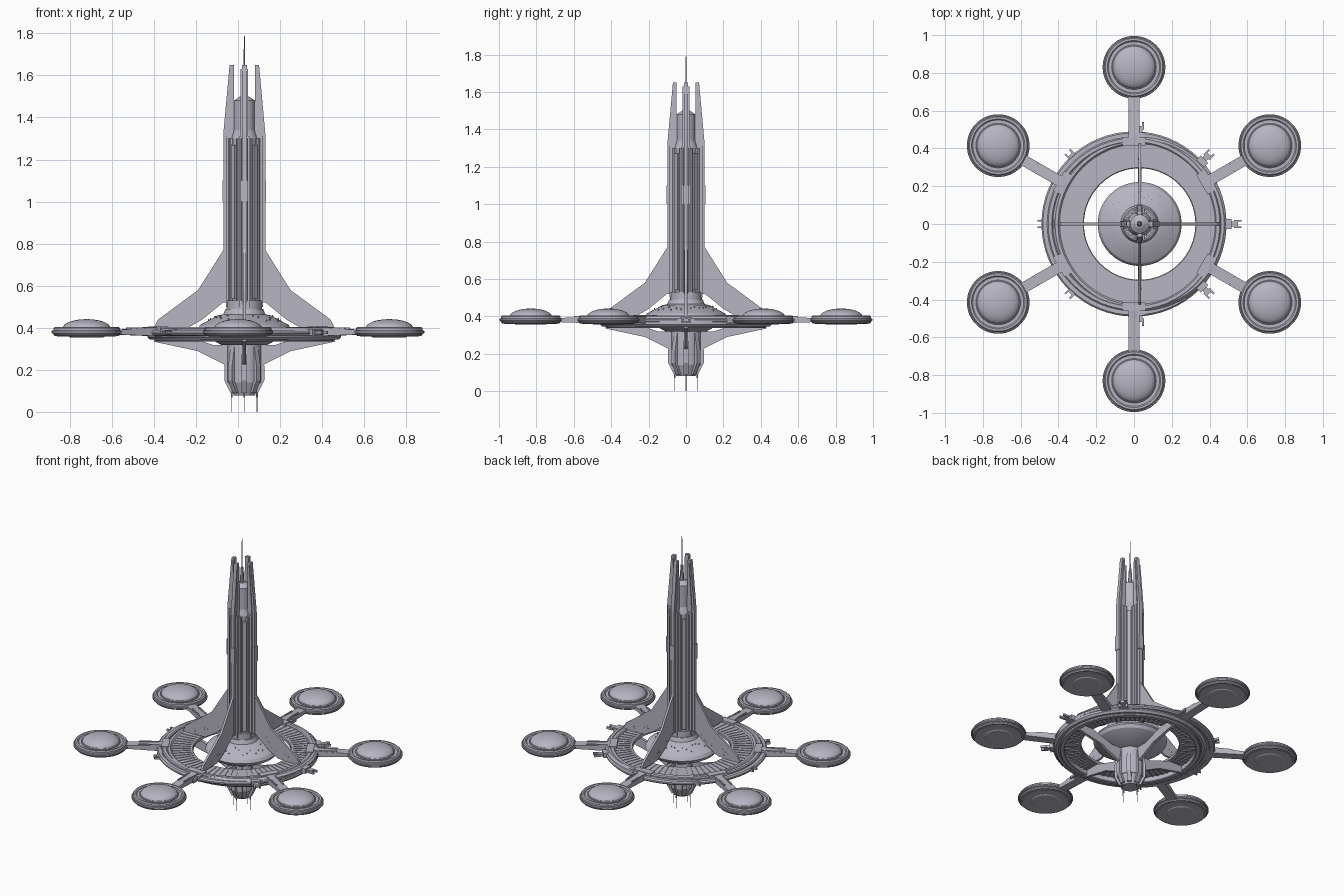
import bpy, bmesh, math, random
from mathutils import Matrix

random.seed(4)
if "Cube" in bpy.data.objects:
    bpy.data.objects.remove(bpy.data.objects["Cube"])

hull = bpy.data.materials.new("pale lavender grey")
hull.use_nodes = True
hull_colour = (0.47, 0.46, 0.54, 1)
hull.diffuse_color = hull_colour
hull.node_tree.nodes["Principled BSDF"].inputs["Base Color"].default_value = hull_colour


def spokes(count, start=0):
    """Evenly spaced angles around a full turn."""
    return [start + math.tau * i / count for i in range(count)]


TOWER_X = 0.03                    # the tower stands slightly off centre
POD_REACH = 0.83
QUARTERS = spokes(4)
EIGHTHS = spokes(8)
SIXTHS = spokes(6, math.pi / 6)


def finish(name, bm, smooth=False):
    bmesh.ops.remove_doubles(bm, verts=bm.verts, dist=0.00001)
    bmesh.ops.recalc_face_normals(bm, faces=bm.faces)
    mesh = bpy.data.meshes.new(name)
    bm.to_mesh(mesh)
    bm.free()
    mesh.materials.append(hull)
    ob = bpy.data.objects.new(name, mesh)
    bpy.context.collection.objects.link(ob)
    if smooth:
        bpy.ops.object.select_all(action='DESELECT')
        ob.select_set(True)
        bpy.context.view_layer.objects.active = ob
        bpy.ops.object.shade_smooth_by_angle(angle=math.radians(30))


def lathe(name, profile, centre=(TOWER_X, 0), segments=64, closed=False):
    """Turn an (r, z) profile about a vertical axis."""
    bm = bmesh.new()
    verts = [bm.verts.new((r, 0, z)) for r, z in profile]
    edges = [bm.edges.new(pair) for pair in zip(verts, verts[1:])]
    if closed:
        edges.append(bm.edges.new((verts[-1], verts[0])))
    bmesh.ops.spin(bm, geom=verts + edges, cent=(0, 0, 0), axis=(0, 0, 1),
                   angle=math.tau, steps=segments)
    bmesh.ops.translate(bm, verts=bm.verts, vec=(*centre, 0))
    finish(name, bm, True)


def drum(name, bottom, top, low, high, centre=(TOWER_X, 0), segments=32):
    """Capped cylinder or cone between two heights."""
    lathe(name, [(0, low), (bottom, low), (top, high), (0, high)], centre, segments)


def hoop(name, inner, outer, low, high, bevel, centre=(TOWER_X, 0)):
    """Ring of rectangular section with chamfered edges."""
    profile = [(inner, low + bevel), (inner, high - bevel),
               (inner + bevel, high), (outer - bevel, high),
               (outer, high - bevel), (outer, low + bevel),
               (outer - bevel, low), (inner + bevel, low)]
    lathe(name, profile, centre, closed=True)


def plates(name, outline, thick, angles, x=TOWER_X, offset=0):
    """Flat plates with an (r, z) outline, repeated around an axis."""
    bm = bmesh.new()
    for angle in angles:
        face = bm.faces.new([bm.verts.new((r, offset - thick / 2, z)) for r, z in outline])
        extruded = bmesh.ops.extrude_face_region(bm, geom=[face])
        new = [v for v in extruded["geom"] if isinstance(v, bmesh.types.BMVert)]
        bmesh.ops.translate(bm, verts=new, vec=(0, thick, 0))
        place = Matrix.Translation((x, 0, 0)) @ Matrix.Rotation(angle, 4, 'Z')
        bmesh.ops.transform(bm, matrix=place, verts=list(face.verts) + new)
    finish(name, bm)


def blocks(name, inner, outer, low, high, width, angles, x=TOWER_X, offset=0):
    outline = [(inner, low), (outer, low), (outer, high), (inner, high)]
    plates(name, outline, width, angles, x, offset)


def on_circle(radius, angle, x=0):
    return x + radius * math.cos(angle), radius * math.sin(angle)


# Stepped tower core and mast
drum("tower_foot", 0.085, 0.085, 0.44, 0.53)
drum("tower_core", 0.065, 0.065, 0.5, 1.3)
drum("tower_shoulder", 0.065, 0.05, 1.3, 1.34)
drum("tower_head", 0.05, 0.05, 1.34, 1.48)
drum("tower_cap", 0.05, 0.02, 1.48, 1.5)
drum("mast_base", 0.014, 0.008, 1.5, 1.6, segments=8)
drum("mast", 0.004, 0.002, 1.6, 1.79, segments=6)

# Long pipes and panels between the buttresses
for angle in spokes(8, math.pi / 8):
    drum("tower_pipe", 0.013, 0.013, 0.5, 1.3, on_circle(0.066, angle, TOWER_X), 10)
blocks("corner_panel", 0.05, 0.078, 0.54, 1.27, 0.024, spokes(4, math.pi / 4))

# Four flared buttress fins carrying upright blades
plates("buttress_fin", [(0.04, 0.53), (0.09, 0.53), (0.2, 0.44), (0.27, 0.4), (0.43, 0.4),
                        (0.41, 0.44), (0.22, 0.58), (0.1, 0.77), (0.04, 0.8)], 0.014, QUARTERS)
plates("tower_blade", [(0.04, 0.52), (0.1, 0.52), (0.1, 1.32), (0.07, 1.65),
                       (0.05, 1.65), (0.05, 1.48), (0.04, 1.4)], 0.024, QUARTERS)
for side in (-1, 1):
    blocks("blade_rib", 0.05, 0.088, 0.5, 1.31, 0.01, QUARTERS, offset=side * 0.02)
    plates("blade_tip_plate", [(0.05, 1.3), (0.085, 1.3), (0.065, 1.63), (0.055, 1.63)],
           0.006, QUARTERS, offset=side * 0.015)
blocks("blade_edge_pod", 0.09, 0.104, 1, 1.1, 0.034, QUARTERS)

# Saucer hub below the tower
lathe("saucer", [(0, 0.49), (0.09, 0.49), (0.1, 0.465), (0.125, 0.46), (0.21, 0.415),
                 (0.222, 0.395), (0.21, 0.375), (0.11, 0.32), (0, 0.32)])

# Lower hub with ribs, needles and fins
drum("lower_hub", 0.08, 0.08, 0.14, 0.34)
drum("lower_hub_tip", 0.05, 0.075, 0.08, 0.14)
plates("hub_rib", [(0.04, 0.31), (0.08, 0.31), (0.095, 0.22), (0.095, 0.15),
                   (0.065, 0.09), (0.04, 0.09)], 0.026, EIGHTHS)
for angle in QUARTERS:
    spot = on_circle(0.06, angle, TOWER_X)
    drum("needle_socket", 0.004, 0.005, 0.07, 0.12, spot, 6)
    drum("lower_needle", 0.002, 0.002, 0, 0.07, spot, 6)
plates("lower_fin", [(0.06, 0.32), (0.15, 0.32), (0.3, 0.37), (0.43, 0.37), (0.43, 0.335),
                     (0.22, 0.29), (0.09, 0.225), (0.06, 0.225)], 0.018, QUARTERS)

# Inner deck ring with radial ribs above and below
hoop("deck_ring", 0.295, 0.43, 0.37, 0.394, 0.004)
hoop("deck_rim", 0.42, 0.46, 0.345, 0.402, 0.012)
hoop("keel_ring", 0.395, 0.425, 0.337, 0.375, 0.004)
deck_angles = spokes(72)
blocks("deck_rib", 0.31, 0.42, 0.39, 0.397, 0.004, deck_angles)
blocks("underside_rib", 0.31, 0.4, 0.365, 0.375, 0.006, deck_angles)

# Outer ring that carries the pods
hoop("pod_ring", 0.43, 0.46, 0.362, 0.404, 0.006, (0, 0))
hoop("pod_ring_skirt", 0.45, 0.49, 0.365, 0.39, 0.008, (0, 0))

# Forked docking ports
blocks("dock_stem", 0.44, 0.52, 0.37, 0.388, 0.028, EIGHTHS)
blocks("dock_collar", 0.45, 0.485, 0.364, 0.396, 0.055, EIGHTHS)
for side in (-1, 1):
    blocks("dock_prong", 0.5, 0.54, 0.372, 0.386, 0.01, EIGHTHS, offset=side * 0.017)

# Arms reaching the six pods
plates("pod_arm", [(0.42, 0.36), (0.7, 0.37), (0.7, 0.39), (0.5, 0.4), (0.42, 0.408)],
       0.058, SIXTHS, x=0)
blocks("arm_bracket", 0.415, 0.46, 0.362, 0.408, 0.12, SIXTHS, x=0)
for side in (-1, 1):
    blocks("arm_rail", 0.46, 0.6, 0.385, 0.403, 0.008, SIXTHS, x=0, offset=side * 0.022)

# Six domed pods with a raised lip and a belt
dome_angles = [math.pi / 2 * i / 8 for i in range(9)]
dome = [(0.113 * math.cos(t), 0.4 + 0.042 * math.sin(t)) for t in dome_angles]
for angle in SIXTHS:
    centre = on_circle(POD_REACH, angle)
    drum("pod_plate", 0.14, 0.15, 0.36, 0.396, centre, 48)
    drum("pod_belly", 0.08, 0.09, 0.356, 0.362, centre, 48)
    hoop("pod_lip", 0.135, 0.158, 0.362, 0.405, 0.006, centre)
    hoop("pod_belt", 0.14, 0.166, 0.374, 0.388, 0.003, centre)
    hoop("dome_seat", 0.1, 0.118, 0.39, 0.404, 0.003, centre)
    lathe("pod_dome", dome, centre)

# Tiny windows scattered over the fins and the saucer
for side in (-1, 1):
    for i in range(12):
        r = random.uniform(0.13, 0.36)
        z = 0.6 - r / 2 + random.uniform(-0.04, 0.01)
        blocks("fin_window", r, r + 0.004, z, z + 0.004, 0.003, QUARTERS, offset=side * 0.0075)
for angle in spokes(40):
    r = random.uniform(0.13, 0.18)
    z = 0.525 - r / 2
    blocks("saucer_window", r, r + 0.004, z - 0.005, z + 0.002, 0.004, [angle])
